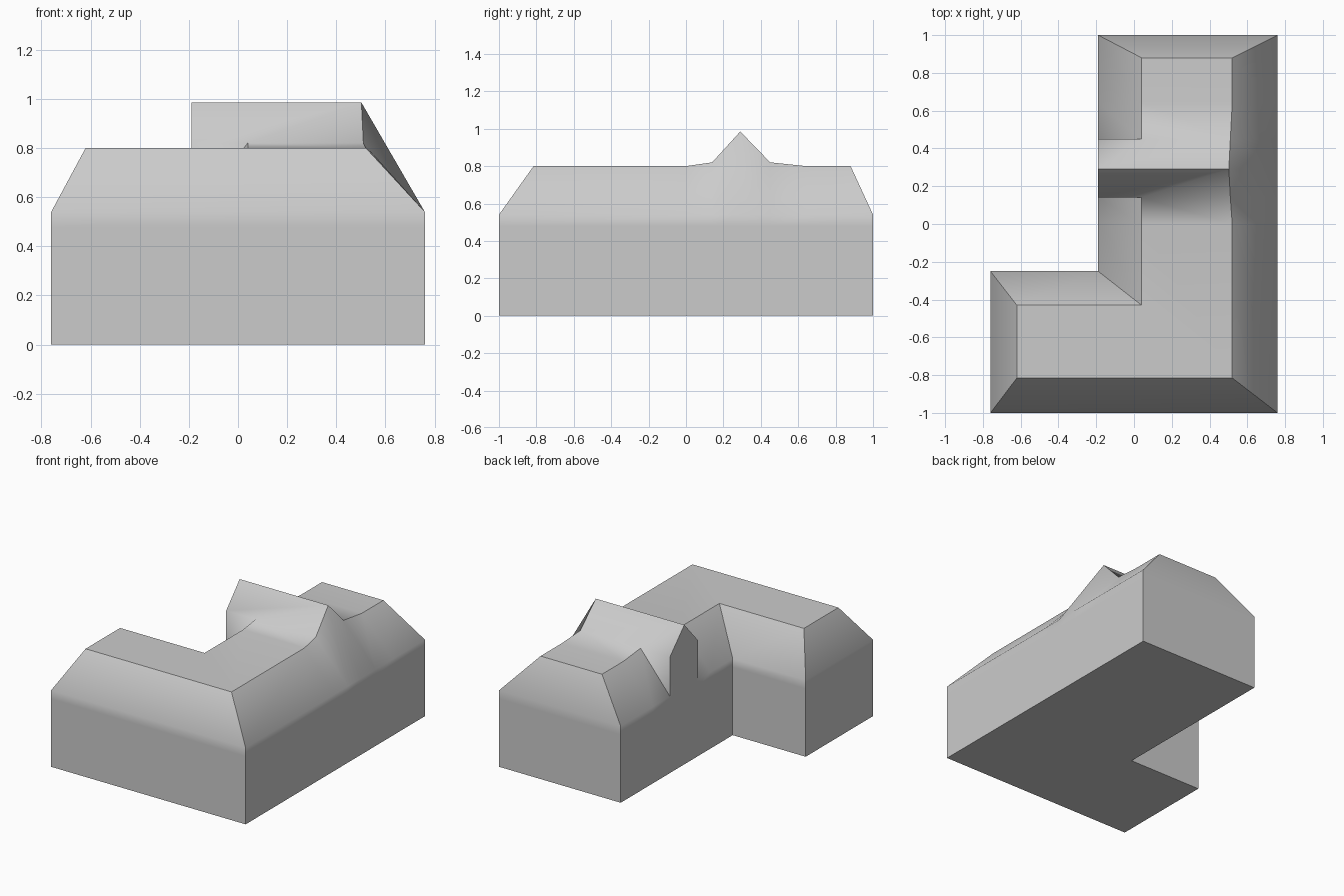
import bpy
import bmesh
import math

cube = bpy.data.objects.get("Cube")
if cube:
    bpy.data.objects.remove(cube, do_unlink=True)

# Main levels and plan lines
BAND, EAVE, ROOF, FLARE, RIDGE = 0.48, 0.54, 0.80, 0.82, 0.985
OUT, INNER = 0.76, -0.19        # side walls, courtyard wall of the rear wing
TOP_R, TOP_L = 0.52, 0.04       # flat roof edges of the rear wing

# Roof profile along the rear wing: y, z, right edge of the roof
profile = [(0.0, ROOF, TOP_R), (0.14, FLARE, 0.51), (0.29, RIDGE, 0.502),
           (0.45, FLARE, 0.51), (0.64, ROOF, TOP_R)]

right = [((OUT, y), (x, y, z)) for y, z, x in profile]

# Courtyard side: the cross gable comes forward to the wall, so its two
# feet appear twice, once at the roof edge and once at the wall
left = []
for i, (y, z, x) in enumerate(profile):
    spots = {0: [TOP_L], 1: [TOP_L, INNER], 2: [INNER],
             3: [INNER, TOP_L], 4: [TOP_L]}[i]
    left.append([((INNER, y), (s, y, z)) for s in spots])
left_flat = [p for group in left for p in group]

# Outline as pairs of wall point and roof point, counterclockwise
fl = ((-OUT, -1), (-0.62, -0.815, ROOF))
fr = ((OUT, -1), (TOP_R, -0.815, ROOF))
br = ((OUT, 1), (TOP_R, 0.88, ROOF))
bl = ((INNER, 1), (TOP_L, 0.88, ROOF))
valley = ((INNER, -0.25), (TOP_L, -0.43, ROOF))
il = ((-OUT, -0.25), (-0.62, -0.43, ROOF))
outline = [fl, fr, *right, br, bl, *reversed(left_flat), valley, il]

bm = bmesh.new()
cache = {}


def vert(co):
    key = tuple(round(c, 4) for c in co)
    if key not in cache:
        cache[key] = bm.verts.new(key)
    return cache[key]


def face(points):
    verts = list(dict.fromkeys(vert(p) for p in points))
    if len(verts) > 2:
        bm.faces.new(verts)


# Walls and sloping roof sides
columns = [[(*w, 0), (*w, BAND), (*w, EAVE), t] for w, t in outline]
for a, b in zip(columns, columns[1:] + columns[:1]):
    for k in range(3):
        face([a[k], b[k], b[k + 1], a[k + 1]])

# Floor
face([c[0] for c in reversed(columns)])

# Flat roofs in front of and behind the cross gable
face([p[1] for p in (fl, fr, right[0], left[0][0], valley, il)])
face([p[1] for p in (right[-1], br, bl, left[-1][0])])

# Flared cross gable and its skirts
for i in range(4):
    near, far = left[i], left[i + 1]
    strip = [right[i][1], right[i + 1][1]]
    if i in (0, 3):
        strip += [(TOP_L, *far[0][1][1:]), (TOP_L, *near[0][1][1:])]
    else:
        strip += [p[1] for p in far] if i == 1 else [p[1] for p in reversed(far)]
        strip += [p[1] for p in reversed(near)]
    face(strip)

bmesh.ops.recalc_face_normals(bm, faces=bm.faces)
mesh = bpy.data.meshes.new("building")
bm.to_mesh(mesh)
bm.free()

# Single plain colour
grey = bpy.data.materials.new("plain_grey")
grey.use_nodes = True
colour = (0.6, 0.6, 0.6, 1)
grey.diffuse_color = colour
grey.node_tree.nodes["Principled BSDF"].inputs["Base Color"].default_value = colour
mesh.materials.append(grey)

building = bpy.data.objects.new("building", mesh)
bpy.context.collection.objects.link(building)
bpy.ops.object.select_all(action="DESELECT")
building.select_set(True)
bpy.context.view_layer.objects.active = building
bpy.ops.object.shade_smooth_by_angle(angle=math.radians(45))
